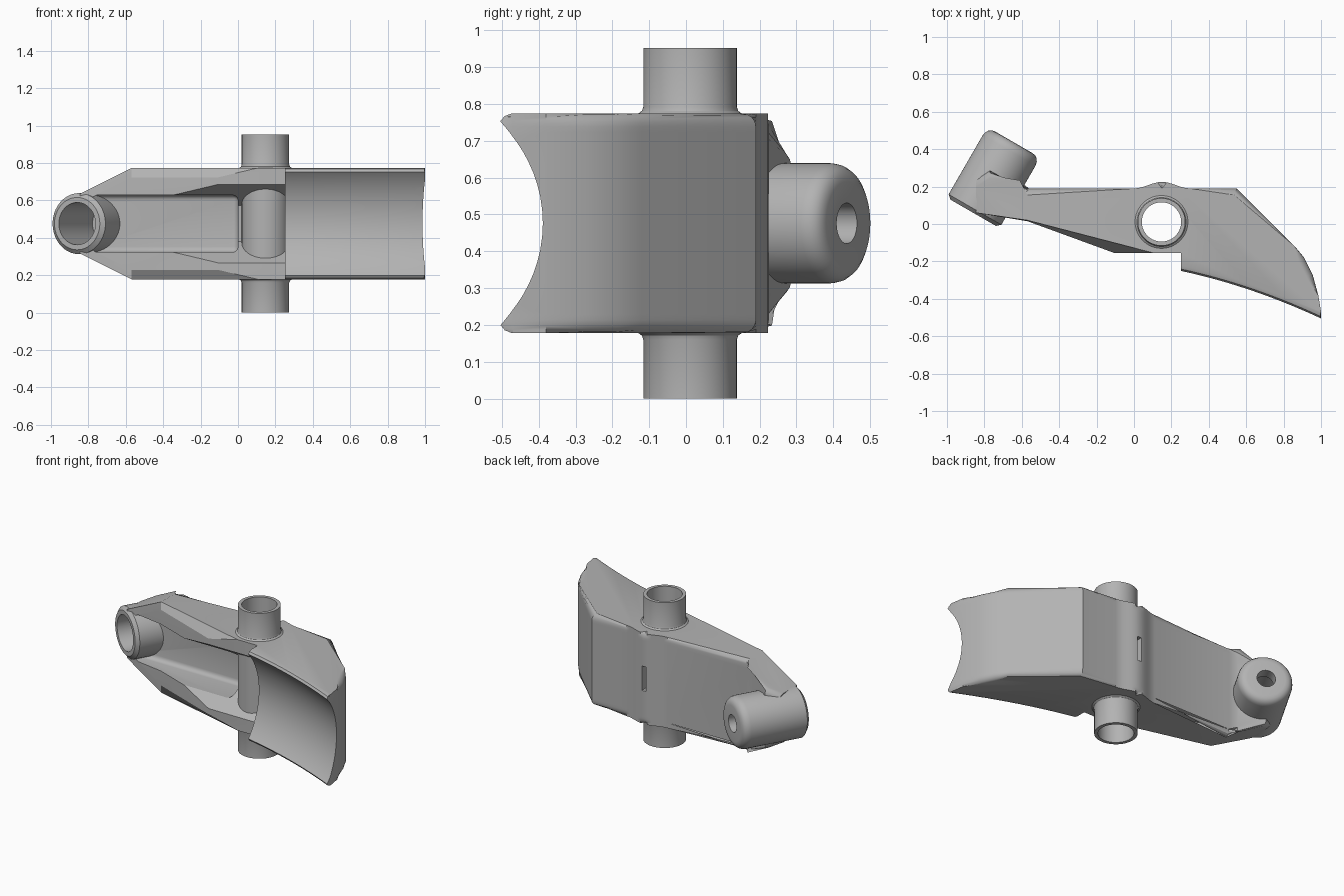
import bpy, bmesh, math
from mathutils import Vector, Matrix

cube = bpy.data.objects.get("Cube")
if cube:
    bpy.data.objects.remove(cube, do_unlink=True)

MID = 0.476                                  # height of the symmetry plane
HALF = 0.2976                                # half height of the body
TUBE = Vector((0.147, 0.011, MID))           # centre of the upright tube
PIVOT = Vector((-0.86, 0.06, MID))           # open end of the slanted sleeve
AXIS = Vector((math.cos(math.radians(60)), math.sin(math.radians(60)), 0))

grey = bpy.data.materials.new("plain grey")
grey.use_nodes = True
grey.diffuse_color = (0.45, 0.45, 0.45, 1)
grey.node_tree.nodes["Principled BSDF"].inputs["Base Color"].default_value = grey.diffuse_color


def make(name, bm):
    bmesh.ops.recalc_face_normals(bm, faces=bm.faces[:])
    mesh = bpy.data.meshes.new(name)
    bm.to_mesh(mesh)
    bm.free()
    mesh.materials.append(grey)
    ob = bpy.data.objects.new(name, mesh)
    bpy.context.collection.objects.link(ob)
    return ob


def loft(sections, closed=False):
    """Join equal rings of points with quads; cap the ends unless closed."""
    bm = bmesh.new()
    rings = [[bm.verts.new(p) for p in s] for s in sections]
    n = len(rings[0])
    pairs = list(zip(rings, rings[1:])) + ([(rings[-1], rings[0])] if closed else [])
    for a, b in pairs:
        for i in range(n):
            bm.faces.new((a[i], a[(i + 1) % n], b[(i + 1) % n], b[i]))
    caps = [] if closed else [bm.faces.new(rings[0]), bm.faces.new(rings[-1])]
    return bm, rings, caps


def lathe(name, profile, place, steps=64):
    """Spin a closed (radius, height) profile about its local z axis."""
    rings = [[place @ Vector((r * math.cos(t), r * math.sin(t), z)) for r, z in profile]
             for t in (2 * math.pi * k / steps for k in range(steps))]
    return make(name, loft(rings, closed=True)[0])


def rod(name, radius, start, end, place):
    rings = [[place @ Vector((radius * math.cos(t), radius * math.sin(t), z))
              for t in (2 * math.pi * k / 64 for k in range(64))] for z in (start, end)]
    return make(name, loft(rings)[0])


def box(name, lo, hi, bevel=0.0):
    bm = bmesh.new()
    bmesh.ops.create_cube(bm, size=1)
    for v in bm.verts:
        v.co = [(lo[i] + hi[i]) / 2 + v.co[i] * (hi[i] - lo[i]) for i in range(3)]
    if bevel:
        bmesh.ops.bevel(bm, geom=bm.edges[:], offset=bevel, segments=4,
                        profile=0.5, affect='EDGES')
    return make(name, bm)


def cut(ob, cutter):
    mod = ob.modifiers.new("cut", 'BOOLEAN')
    mod.operation, mod.solver, mod.object = 'DIFFERENCE', 'EXACT', cutter
    bpy.context.view_layer.objects.active = ob
    bpy.ops.object.modifier_apply(modifier=mod.name)


# Body: plan outline lofted upward, with chamfered front rails and a tapered end
bump = [(0.3 - 0.3 * k / 12, 0.19 + 0.035 * math.sin(math.pi * k / 12) ** 2) for k in range(13)]
outline = [(-0.845, 0.06), (-0.57, 0.015), (-0.105, -0.155), (0.25, -0.155), (0.25, -0.32),
           (1, -0.56), (1, -0.47), (0.985, -0.38), (0.955, -0.27), (0.91, -0.18),
           (0.86, -0.12), (0.55, 0.19)] + bump + [
           (-0.57, 0.19), (-0.62, 0.2), (-0.77, 0.285), (-0.845, 0.24)]
outer = outline[:]
outer[1:3] = [(-0.57, 0.02), (0.105, -0.155)]


def layer(points, inset, side):
    return [(x, y, MID + side * (HALF - inset - 0.5 * max(0, -0.57 - x))) for x, y in points]


bm, rings, caps = loft([layer(outer, 0, -1), layer(outline, 0.05, -1),
                        layer(outline, 0.05, 1), layer(outer, 0, 1)])
round_edges = []
for ring, cap in ((rings[0], caps[0]), (rings[-1], caps[1])):
    round_edges += [bm.edges.get((a, b)) for a, b in zip(ring[5:], ring[6:])]
    bmesh.utils.face_split(cap, ring[1], ring[len(outline) - 4])
bmesh.ops.bevel(bm, geom=round_edges, offset=0.035, segments=4, profile=0.5,
                affect='EDGES', clamp_overlap=False)
body = make("body", bm)

# Saddle cutter: concave section with rounded lips, swept along a curve
lip = [(0.45, -1.2), (0.45, 0.03), (0.298, 0.03), (0.291, 0.01), (0.277, 0.0)]
R = (0.277 ** 2 + 0.11 ** 2) / (2 * 0.11)
arc = [(z, 0.11 - R + math.sqrt(R * R - z * z))
       for z in (0.277 * math.cos(math.pi * k / 24) for k in range(1, 24))]
section = lip + arc + [(-z, y) for z, y in reversed(lip)]
path = []
for k in range(17):
    u = k / 16 * 1.06
    path.append((0.247 + 0.753 * u, -0.25 - 0.16 * u - 0.095 * u * u))
saddle = make("saddle_cutter", loft([[(x, y + dy, MID + z) for z, dy in section]
                                     for x, y in path])[0])

# Pocket, flared opening beside the tube, bores and rear slot
pocket = box("pocket_cutter", (-0.78, -0.4, MID - 0.153), (0.0, 0.13, MID + 0.153), 0.03)
wide, deep = 0.21 + 0.65 * 0.245, 0.21 - 0.65 * 0.175
flare_section = [(-0.4, -wide), (-0.4, wide), (0.02, deep), (0.02, -deep)]
flare = make("flare_cutter", loft([[(x, y, MID + z) for y, z in flare_section]
                                   for x in (-0.5, 0.25)])[0])
at_tube = Matrix.Translation((TUBE.x, TUBE.y, 0))
at_pivot = Matrix.Translation(PIVOT) @ AXIS.to_track_quat('Z', 'Y').to_matrix().to_4x4()
tube_bore = rod("tube_bore_cutter", 0.12, -0.1, 1.1, at_tube)
sleeve_bore = rod("sleeve_bore_cutter", 0.13, -0.1, 0.4, at_pivot)
slot = box("slot_cutter", (TUBE.x - 0.015, 0.05, MID - 0.08), (TUBE.x + 0.015, 0.3, MID + 0.08))
cutters = [saddle, pocket, flare, tube_bore, sleeve_bore, slot]
for c in cutters:
    cut(body, c)

# Upright tube with small fillets where it leaves the body
half_tube = [(0.127, 0.0), (0.127, 0.16), (0.131, 0.171), (0.142, 0.179), (0.142, 0.19), (0.127, 0.19)]
tube_profile = ([(0.105, 0.0)] + half_tube
                + [(r, 2 * MID - z) for r, z in reversed(half_tube)] + [(0.105, 2 * MID)])
tube = lathe("upright_tube", tube_profile, at_tube)
cut(tube, slot)

# Slanted sleeve with a wide front bore and a small rear hole
sleeve = lathe("pivot_sleeve", [(0.113, 0), (0.14, 0), (0.163, 0.02), (0.163, 0.385),
                                (0.159, 0.405), (0.149, 0.421), (0.133, 0.432), (0.113, 0.435),
                                (0.055, 0.435), (0.055, 0.36), (0.113, 0.36)], at_pivot)

for c in cutters:
    bpy.data.objects.remove(c, do_unlink=True)

# Smooth shading with sharp edges kept
for ob in (body, tube, sleeve):
    bpy.ops.object.select_all(action='DESELECT')
    ob.select_set(True)
    bpy.context.view_layer.objects.active = ob
    bpy.ops.object.shade_smooth_by_angle(angle=math.radians(30))
